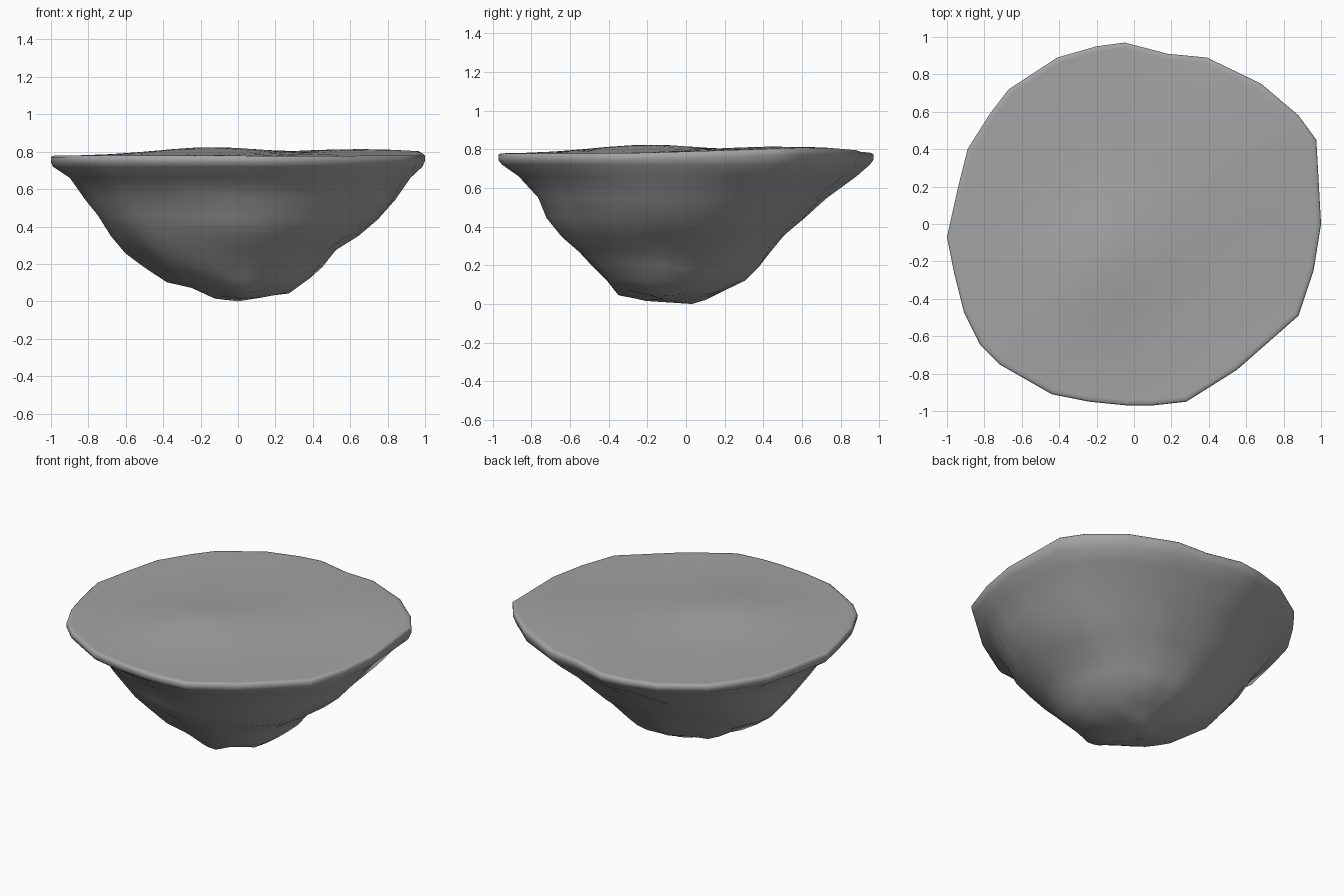
import bpy, bmesh, math
from mathutils import Vector, noise

if "Cube" in bpy.data.objects:
    bpy.data.objects.remove(bpy.data.objects["Cube"], do_unlink=True)

# Uneven rim outline, counter-clockwise
RIM = [(1, 0), (.975, .45), (.88, .58), (.68, .75), (.39, .89), (.18, .91),
       (-.05, .97), (-.2, .95), (-.41, .89), (-.67, .72), (-.77, .59),
       (-.89, .4), (-.94, .2), (-1, -.07), (-.96, -.27), (-.91, -.47),
       (-.82, -.65), (-.72, -.75), (-.58, -.83), (-.44, -.91), (-.24, -.95),
       (-.04, -.97), (.1, -.97), (.28, -.95), (.55, -.78), (.88, -.49), (.96, -.25)]

# Underside rings: height, then reach to +x, -x, +y, -y
RINGS = [(.72, .985, .99, .95, .95), (.66, .92, .9, .88, .86),
         (.55, .84, .82, .73, .75), (.45, .75, .76, .62, .7),
         (.35, .64, .69, .51, .62), (.27, .52, .61, .43, .54),
         (.19, .45, .5, .37, .47), (.12, .39, .39, .3, .4),
         (.06, .27, .25, .2, .34), (.025, .13, .13, .1, .2)]


def top_height(x, y):
    """Gently rolling ground, a little higher toward the back left."""
    ridge = .045 * math.exp(-((x + .15) / .42) ** 2 - ((y + .15 - .3 * x) / .38) ** 2)
    swell = .036 * math.exp(-((x - .65) ** 2 + (y - .5) ** 2) / .28)
    return .778 + ridge + swell


def top_ring(scale):
    return [Vector((x * scale, y * scale, top_height(x * scale, y * scale))) for x, y in RIM]


def under_ring(z, right, left, back, front):
    """Rim outline shrunk by direction, rounder and lumpier lower down."""
    points = []
    for x, y in RIM:
        blend = min(1, (.75 - z) * 1.6)
        length = math.hypot(x, y)
        x, y = [c * (1 - blend) + c / length * blend for c in (x, y * 1.03)]
        p = Vector((x * (right if x > 0 else left), y * (back if y > 0 else front), z))
        # Fuller toward the front left, leaner toward the back right
        diagonal = (x - y) / math.hypot(x, y) / math.sqrt(2)
        bulge = .09 * diagonal ** 5
        lump = noise.noise(p * 3.2) * .04 + bulge
        p.x *= 1 + lump * blend
        p.y *= 1 + lump * blend
        if z < .6:
            p.z = max(.01, z + noise.noise(p * 6) * .03)
        points.append(p)
    return points


def build_island(name, rings, top, bottom, material):
    """Skin the rings and close both ends with a fan."""
    bm = bmesh.new()
    loops = [[bm.verts.new(p) for p in ring] for ring in rings]
    n = len(RIM)
    for a, b in zip(loops, loops[1:]):
        for i in range(n):
            j = (i + 1) % n
            bm.faces.new((a[i], b[i], b[j], a[j]))
    for loop, tip in ((loops[0], top), (loops[-1], bottom)):
        centre = bm.verts.new(tip)
        for i in range(n):
            bm.faces.new((loop[i], loop[(i + 1) % n], centre))
    bmesh.ops.recalc_face_normals(bm, faces=bm.faces)
    mesh = bpy.data.meshes.new(name)
    bm.to_mesh(mesh)
    bm.free()
    mesh.materials.append(material)
    obj = bpy.data.objects.new(name, mesh)
    bpy.context.collection.objects.link(obj)
    bpy.ops.object.select_all(action='DESELECT')
    obj.select_set(True)
    bpy.context.view_layer.objects.active = obj
    bpy.ops.object.shade_smooth_by_angle(angle=math.radians(60))


# Plain grey stone
stone = bpy.data.materials.new("grey stone")
stone.use_nodes = True
grey = (.37, .37, .37, 1)
stone.diffuse_color = grey
stone.node_tree.nodes["Principled BSDF"].inputs["Base Color"].default_value = grey

# Ground, rounded lip and tapering underside in one skin
ground = [top_ring(s) for s in (.15, .3, .45, .6, .75, .9, .97, .99)]
lip = [[Vector((x, y, top_height(x, y) - drop)) for x, y in RIM] for drop in (.008, .035)]
underside = [under_ring(*ring) for ring in RINGS]
build_island("rock_island", ground + lip + underside,
             (0, 0, top_height(0, 0)), (0, .03, 0), stone)
